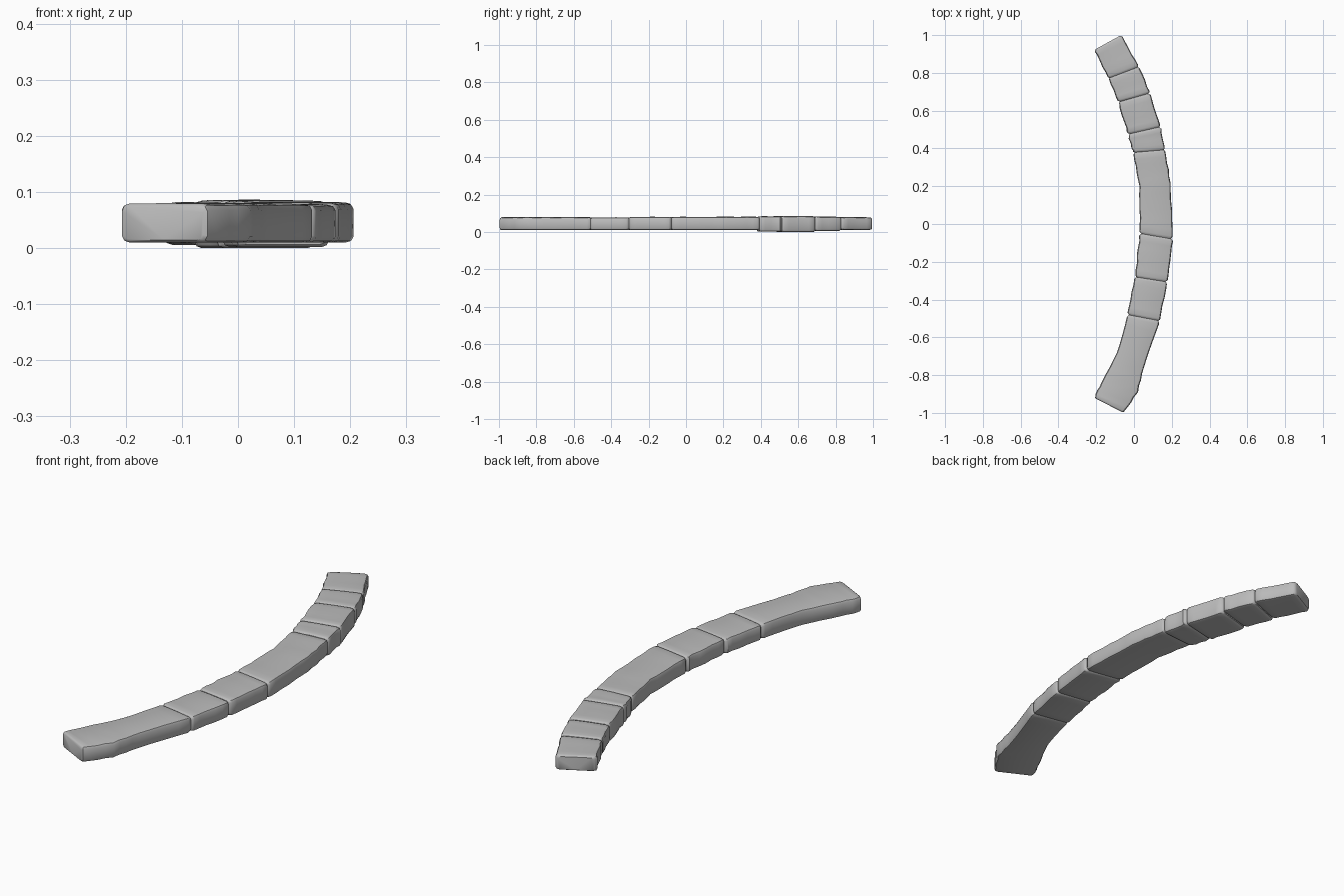
import bpy, bmesh, math, random
from mathutils import Vector

random.seed(4)
cube = bpy.data.objects.get("Cube")
if cube:
    bpy.data.objects.remove(cube, do_unlink=True)

stone = bpy.data.materials.new("stone_grey")
stone.use_nodes = True
COLOUR = (0.5, 0.5, 0.5, 1)
stone.diffuse_color = COLOUR
stone.node_tree.nodes["Principled BSDF"].inputs["Base Color"].default_value = COLOUR

# Rounded block cross-section: (across, up), both from 0 to 1
PROFILE = [(0, .16), (0, .84), (.025, .96), (.08, 1), (.5, 1.01), (.92, 1), (.975, .96),
           (1, .84), (1, .16), (.975, .04), (.08 + .84, 0), (.5, 0), (.08, 0), (.025, .04)]


def lerp_section(sections, t):
    """Inner and outer edge points at t along a stone."""
    f = t * (len(sections) - 1)
    i = min(int(f), len(sections) - 2)
    a, b = sections[i], sections[i + 1]
    v = [p + (q - p) * (f - i) for p, q in zip(a, b)]
    return Vector((v[0], v[1], 0)), Vector((v[2], v[3], 0))


def make_stone(name, low, high, sections):
    """Loft one worn stone through its plan sections, pinched at both ends."""
    first, last = (sum((Vector((s[0] + s[2], s[1] + s[3])) / 2 for s in (e,)), Vector((0, 0)))
                   for e in (sections[0], sections[-1]))
    length = (last - first).length
    rim = 0.012 / length
    steps = max(4, round(length / 0.04))
    ts = [0, rim * .4, rim] + [k / steps for k in range(1, steps)] + [1 - rim, 1 - rim * .4, 1]
    bm = bmesh.new()
    rings = []
    for t in ts:
        inner, outer = lerp_section(sections, t)
        end = max(0, 1 - min(t, 1 - t) / rim)
        pinch = 0.009 * end ** 2
        across = (outer - inner).normalized()
        wear = 0.003 * (1 - end)
        inner += across * (pinch + random.uniform(-wear, wear))
        outer -= across * (pinch + random.uniform(-wear, wear))
        z0, z1 = low + pinch * .5, high - pinch * .7 + random.uniform(-.3, .3) * wear
        ring = []
        for u, h in PROFILE:
            p = inner.lerp(outer, u)
            ring.append(bm.verts.new((p.x, p.y, z0 + (z1 - z0) * h)))
        rings.append(ring)
    n = len(PROFILE)
    for a, b in zip(rings, rings[1:]):
        for i in range(n):
            bm.faces.new((a[i], a[(i + 1) % n], b[(i + 1) % n], b[i]))
    bm.faces.new(rings[0])
    bm.faces.new(rings[-1])
    bmesh.ops.recalc_face_normals(bm, faces=bm.faces)
    mesh = bpy.data.meshes.new(name)
    bm.to_mesh(mesh)
    bm.free()
    mesh.materials.append(stone)
    obj = bpy.data.objects.new(name, mesh)
    bpy.context.collection.objects.link(obj)
    bpy.ops.object.select_all(action='DESELECT')
    obj.select_set(True)
    bpy.context.view_layer.objects.active = obj
    bpy.ops.object.shade_smooth_by_angle(angle=math.radians(40))


# Joints between stones: inner x, inner y, outer x, outer y
front_tip = (-.21, -.92, -.055, -1)
front_shoulder = (-.175, -.84, .02, -.89)
front_waist = (-.09, -.68, .05, -.76)
joint_a = (-.035, -.48, .138, -.513)
joint_b = (.005, -.28, .176, -.307)
joint_c = (.03, -.05, .205, -.08)
crown = (.03, .18, .196, .2)
joint_d = (-.005, .378, .166, .393)
joint_e = (-.032, .475, .142, .515)
joint_f = (-.083, .645, .085, .693)
joint_g = (-.137, .77, .028, .833)
back_tip = (-.21, .922, -.068, 1)

# Stones from front to back: name, underside, top, plan sections
for spec in (
    ("front_end_stone", .01, .079, (front_tip, front_shoulder, front_waist, joint_a)),
    ("front_stone", .01, .078, (joint_a, joint_b)),
    ("front_middle_stone", .01, .081, (joint_b, joint_c)),
    ("crown_stone", .01, .081, (joint_c, crown, joint_d)),
    ("narrow_stone", .002, .084, (joint_d, joint_e)),
    ("back_middle_stone", 0, .085, (joint_e, joint_f)),
    ("back_stone", .006, .082, (joint_f, joint_g)),
    ("back_end_stone", .012, .079, (joint_g, back_tip)),
):
    make_stone(*spec)
